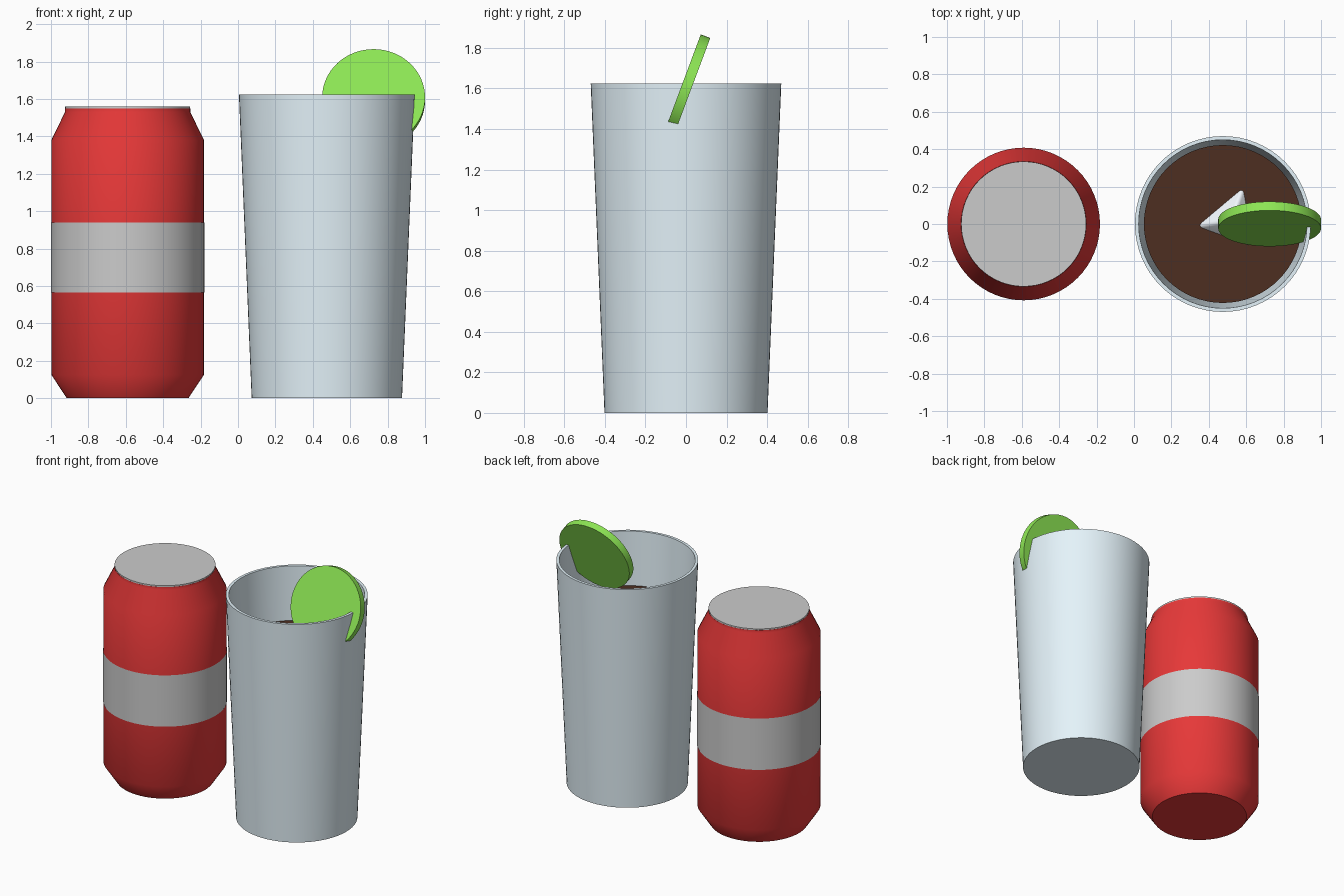
import bpy, bmesh, math
from mathutils import Vector, Matrix

if "Cube" in bpy.data.objects:
    bpy.data.objects.remove(bpy.data.objects["Cube"])

SEG = 64


def material(name, rgb):
    m = bpy.data.materials.new(name)
    m.diffuse_color = (*rgb, 1)
    m.use_nodes = True
    m.node_tree.nodes["Principled BSDF"].inputs["Base Color"].default_value = m.diffuse_color
    return m


def add_object(name, bm, location, mat=None, angle=30):
    bmesh.ops.recalc_face_normals(bm, faces=bm.faces)
    mesh = bpy.data.meshes.new(name)
    bm.to_mesh(mesh)
    bm.free()
    ob = bpy.data.objects.new(name, mesh)
    ob.location = location
    bpy.context.collection.objects.link(ob)
    if mat:
        mesh.materials.append(mat)
    bpy.ops.object.select_all(action='DESELECT')
    ob.select_set(True)
    bpy.context.view_layer.objects.active = ob
    bpy.ops.object.shade_smooth_by_angle(angle=math.radians(angle))
    return ob


def lathe(name, profile, location, mat=None, cap_start=True, cap_end=True, angle=30):
    """Stack circular rings of (radius, z) and bridge them."""
    bm = bmesh.new()
    rings = [[bm.verts.new((r * math.cos(2 * math.pi * i / SEG),
                            r * math.sin(2 * math.pi * i / SEG), z))
              for i in range(SEG)] for r, z in profile]
    for a, b in zip(rings, rings[1:]):
        for i in range(SEG):
            j = (i + 1) % SEG
            bm.faces.new((a[i], a[j], b[j], b[i]))
    if cap_start:
        bm.faces.new(rings[0])
    if cap_end:
        bm.faces.new(rings[-1])
    return add_object(name, bm, location, mat, angle)


red = material("red_paint", (0.8, 0.04, 0.04))
glass_mat = material("pale_glass", (0.78, 0.9, 0.96))
drink_mat = material("dark_drink", (0.075, 0.028, 0.015))
ice_mat = material("ice", (0.9, 0.95, 1.0))
green = material("lime_green", (0.27, 0.8, 0.09))

CAN = (-0.59, 0, 0)
GLASS = (0.475, 0, 0)

# Can: body, plain label band and lid
lathe("can_body", [(0.325, 0), (0.408, 0.125), (0.408, 1.38), (0.335, 1.53), (0.335, 1.55)],
      CAN, red, angle=50)
lathe("can_band", [(0.41, 0.565), (0.41, 0.94)], CAN, cap_start=False, cap_end=False)
lathe("can_lid", [(0.334, 1.53), (0.334, 1.56)], CAN)

# Tapered glass: outer wall, rim, inner wall and floor in one profile
lathe("glass", [(0.402, 0), (0.47, 1.625), (0.45, 1.625), (0.383, 0.03)], GLASS, glass_mat)

# Drink filling the glass
lathe("drink", [(0.378, 0.04), (0.422, 1.24)], GLASS, drink_mat)

# Ice cube with one corner poking out of the drink
bm = bmesh.new()
bmesh.ops.create_cube(bm, size=0.26)
bmesh.ops.bevel(bm, geom=bm.edges[:], offset=0.02, segments=3, affect='EDGES', profile=0.5)
tip = Vector((1, 1, 1)).rotation_difference(Vector((0, 0, 1)))
edge = tip @ Vector((-1, 0, 0))
turn = math.radians(70) - math.atan2(edge.y, edge.x)
bm.transform(Matrix.Rotation(turn, 4, 'Z') @ tip.to_matrix().to_4x4())
add_object("ice_cube", bm, (0.52, 0.02, 1.145), ice_mat, 60)

# Lime slice leaning across the rim
lime = lathe("lime_slice", [(0.275, -0.025), (0.275, 0.025)], (0.725, 0, 1.60), green)
lime.rotation_euler = (math.radians(90 - 20.5), 0, 0)
